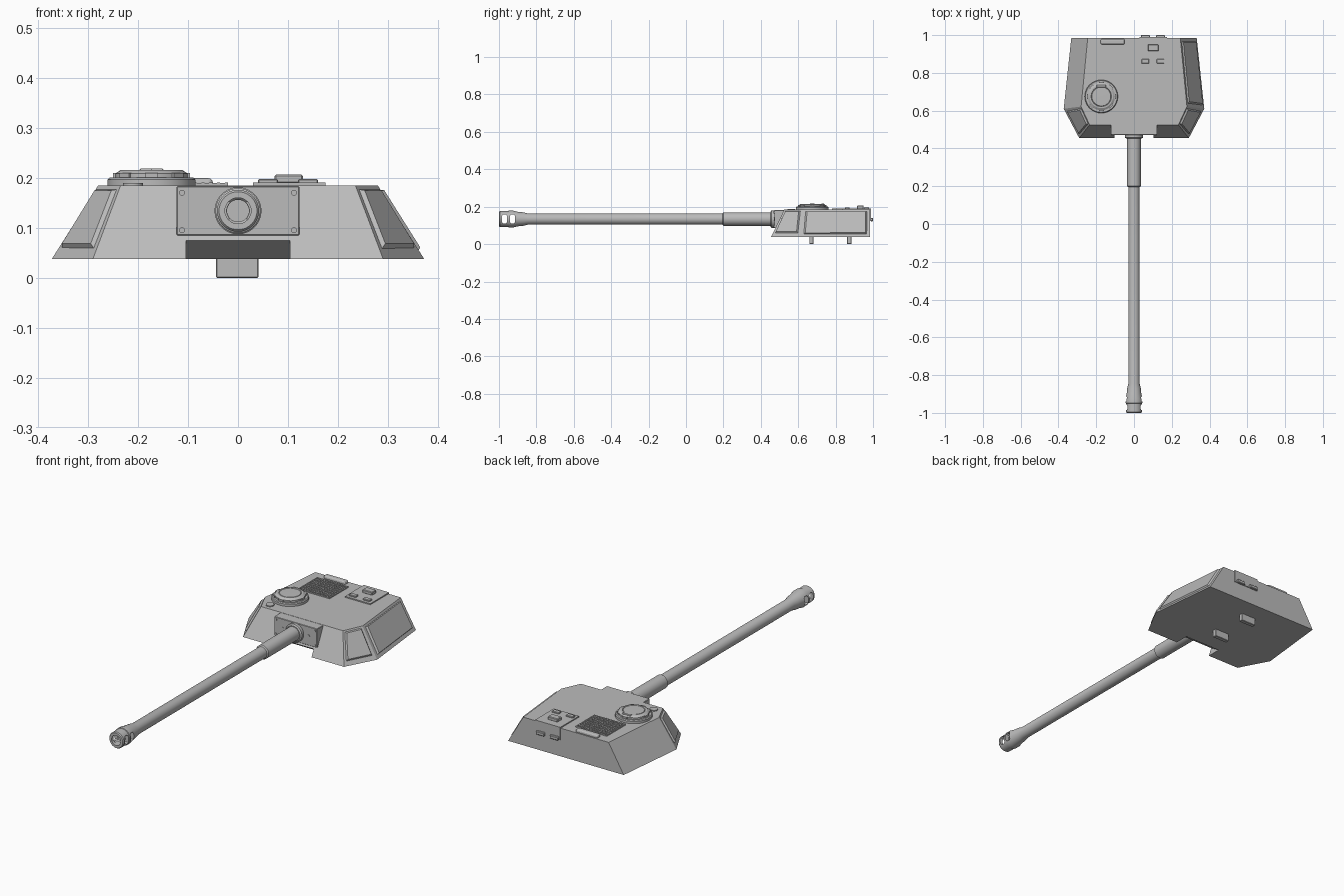
import bpy, bmesh, math
from mathutils import Vector, Matrix

old = bpy.data.objects.get("Cube")
if old:
    bpy.data.objects.remove(old, do_unlink=True)

GREY = (0.5, 0.5, 0.5, 1)
paint = bpy.data.materials.new("plain_grey")
paint.use_nodes = True
paint.diffuse_color = GREY
paint.node_tree.nodes["Principled BSDF"].inputs["Base Color"].default_value = GREY


def finish(name, bm, smooth=False):
    bmesh.ops.recalc_face_normals(bm, faces=bm.faces)
    mesh = bpy.data.meshes.new(name)
    bm.to_mesh(mesh)
    bm.free()
    mesh.materials.append(paint)
    ob = bpy.data.objects.new(name, mesh)
    bpy.context.collection.objects.link(ob)
    if smooth:
        bpy.ops.object.select_all(action='DESELECT')
        ob.select_set(True)
        bpy.context.view_layer.objects.active = ob
        bpy.ops.object.shade_smooth_by_angle(angle=math.radians(30))
    return ob


def add_box(bm, lo, hi):
    lo, hi = Vector(lo), Vector(hi)
    m = Matrix.Translation((lo + hi) / 2) @ Matrix.Diagonal((hi - lo).to_4d())
    bmesh.ops.create_cube(bm, size=1, matrix=m)


def box(name, lo, hi, bevel=0, segments=1):
    bm = bmesh.new()
    add_box(bm, lo, hi)
    if bevel:
        bmesh.ops.bevel(bm, geom=bm.edges[:], offset=bevel, segments=segments,
                        profile=0.5, affect='EDGES')
    return finish(name, bm)


def lathe(name, profile, origin, axis='Z', sides=32):
    """Revolve (radius, height) points; the ends lie on the axis."""
    bm = bmesh.new()
    verts = [bm.verts.new((r, 0, h)) for r, h in profile]
    edges = [bm.edges.new(p) for p in zip(verts, verts[1:])]
    bmesh.ops.spin(bm, geom=verts + edges, cent=(0, 0, 0), axis=(0, 0, 1),
                   angle=math.tau, steps=sides, use_merge=True)
    bmesh.ops.remove_doubles(bm, verts=bm.verts, dist=1e-5)
    turn = Matrix.Rotation(-math.pi / 2, 4, 'X') if axis == 'Y' else Matrix()
    bmesh.ops.transform(bm, matrix=Matrix.Translation(origin) @ turn, verts=bm.verts)
    return finish(name, bm, True)


def disc(name, r, depth, origin, axis='Z', sides=16):
    return lathe(name, [(0, 0), (r, 0), (r, depth), (0, depth)], origin, axis, sides)


def plate(name, quad, u0, u1, v0, v1, lift, chamfer):
    """Raised chamfered plate on a four-cornered armour face."""
    a, b, c, d = map(Vector, quad)
    at = lambda u, v: a.lerp(b, u).lerp(d.lerp(c, u), v)
    n = (b - a).cross(d - a).normalized()
    if n.z < 0:
        n = -n
    corners = [at(u0, v0), at(u1, v0), at(u1, v1), at(u0, v1)]
    mid = sum(corners, Vector()) / 4
    bm = bmesh.new()
    low = [bm.verts.new(p - n * 0.004) for p in corners]
    top = [bm.verts.new(p + (mid - p).normalized() * chamfer + n * lift) for p in corners]
    bm.faces.new(low)
    bm.faces.new(top)
    for i in range(4):
        j = (i + 1) % 4
        bm.faces.new((low[i], low[j], top[j], top[i]))
    return finish(name, bm)


def cut(target, cutter):
    cutter.hide_render = True
    cutter.hide_viewport = True
    cutter.display_type = 'WIRE'
    mod = target.modifiers.new("cut", 'BOOLEAN')
    mod.operation = 'DIFFERENCE'
    mod.solver = 'EXACT'
    mod.object = cutter


# Turret body: sloped prism between a floor outline and a smaller roof outline
FLOOR, ROOF = 0.038, 0.184
floor_half = [(0.29, 0.455), (0.372, 0.61), (0.332, 0.985)]
roof_half = [(0.235, 0.525), (0.28, 0.622), (0.245, 0.985)]


def outline(half, z):
    return [(x, y, z) for x, y in half] + [(-x, y, z) for x, y in reversed(half)]


lower, upper = outline(floor_half, FLOOR), outline(roof_half, ROOF)
bm = bmesh.new()
lv = [bm.verts.new(p) for p in lower]
uv = [bm.verts.new(p) for p in upper]
bm.faces.new(lv)
bm.faces.new(uv)
for i in range(6):
    j = (i + 1) % 6
    bm.faces.new((lv[i], lv[j], uv[j], uv[i]))
turret = finish("turret_body", bm)

# Sloped notch under the gun
bm = bmesh.new()
ends = [[bm.verts.new((x, y, z)) for y, z in
         ((0.40, 0.02), (0.53, 0.02), (0.53, FLOOR), (0.47, 0.076), (0.40, 0.076))]
        for x in (-0.104, 0.104)]
for e in ends:
    bm.faces.new(e)
for i in range(5):
    j = (i + 1) % 5
    bm.faces.new((ends[0][i], ends[0][j], ends[1][j], ends[1][i]))
cut(turret, finish("notch_cutter", bm))

# Add-on armour plates: both cheeks, and the left side only
face = lambda i, j: (lower[i], lower[j], upper[j], upper[i])
plate("left_cheek_plate", face(0, 1), 0.07, 0.92, 0.13, 0.97, 0.008, 0.012)
plate("right_cheek_plate", face(5, 4), 0.07, 0.92, 0.13, 0.97, 0.008, 0.012)
plate("left_side_plate", face(1, 2), 0.04, 0.96, 0.1, 0.94, 0.008, 0.012)

# Gun mantlet with bolts and sight ports
AXIS = 0.134
box("mantlet", (-0.123, 0.472, 0.085), (0.123, 0.535, 0.183), 0.002)
for sx in (-1, 1):
    for z in (0.095, 0.17):
        disc("mantlet_bolt", 0.006, 0.006, (sx * 0.112, 0.468, z), 'Y', 10)
    disc("sight_port", 0.007, 0.004, (sx * 0.075, 0.47, AXIS), 'Y', 12)
lathe("mantlet_collar", [(0, 0), (0.04, 0), (0.047, 0.005), (0.047, 0.025), (0, 0.025)],
      (0, 0.452, AXIS), 'Y')

# Gun barrel with sleeve, flared muzzle brake and bore
barrel = lathe("gun_barrel", [
    (0, -0.86), (0.022, -0.86), (0.022, -0.955), (0.026, -0.96), (0.026, -1.0), (0.038, -1.0),
    (0.042, -0.995), (0.042, -0.95), (0.045, -0.948), (0.045, -0.925), (0.039, -0.9),
    (0.036, -0.87), (0.03, -0.845), (0.03, 0.195), (0.036, 0.2), (0.036, 0.48), (0, 0.48)],
    (0, 0, AXIS), 'Y')
for y0, y1 in ((-0.985, -0.956), (-0.941, -0.914)):
    cut(barrel, box("port_cutter", (-0.1, y0, AXIS - 0.023), (0.1, y1, AXIS + 0.023), 0.006))

# Commander cupola with hatch, hinge and vision blocks
CX, CY = -0.173, 0.675
lathe("cupola", [(0, 0.18), (0.088, 0.18), (0.088, 0.196), (0.084, 0.2), (0.073, 0.2),
                 (0.073, 0.208), (0.062, 0.215), (0.054, 0.215), (0.052, 0.212),
                 (0.05, 0.215), (0, 0.216)], (CX, CY, 0))
for k in range(8):
    bm = bmesh.new()
    add_box(bm, (0.06, -0.013, 0.199), (0.077, 0.013, 0.209))
    bmesh.ops.transform(bm, verts=bm.verts, matrix=Matrix.Translation((CX, CY, 0)) @
                        Matrix.Rotation(k * math.tau / 8, 4, 'Z'))
    finish("vision_block", bm)
box("hatch_hinge", (CX - 0.025, CY + 0.048, 0.205), (CX + 0.025, CY + 0.064, 0.218), 0.003)
disc("roof_cap", 0.02, 0.008, (-0.21, 0.563, 0.181), 'Z', 20)

# Engine-style roof grille made of crossing bars
box("grille_base", (-0.2, 0.78, 0.18), (-0.02, 0.935, 0.1855))
bm = bmesh.new()
for k in range(12):
    x = -0.2 + k * 0.174 / 11
    add_box(bm, (x, 0.78, 0.184), (x + 0.006, 0.935, 0.19))
for k in range(9):
    y = 0.78 + k * 0.149 / 8
    add_box(bm, (-0.2, y, 0.184), (-0.02, y + 0.006, 0.1895))
finish("grille_bars", bm)
box("rear_roof_bar", (-0.177, 0.95, 0.178), (-0.05, 0.98, 0.199), 0.009, 3)

# Equipment mount wrapped over the rear roof edge
box("mount_roof_plate", (0.03, 0.835, 0.18), (0.175, 0.989, 0.19))
box("mount_rear_plate", (0.03, 0.98, 0.125), (0.175, 0.989, 0.19))
box("mount_tall_box", (0.073, 0.915, 0.188), (0.13, 0.95, 0.206), 0.003)
for x in (0.06, 0.14):
    box("mount_small_box", (x - 0.02, 0.85, 0.188), (x + 0.02, 0.873, 0.197), 0.002)
    box("rear_clamp", (x - 0.024, 0.985, 0.122), (x + 0.024, 1.0, 0.14), 0.003)

# Turret ring lugs under the floor
for y in (0.67, 0.873):
    box("ring_lug", (-0.044, y - 0.011, 0.0), (0.041, y + 0.011, 0.045), 0.002)
